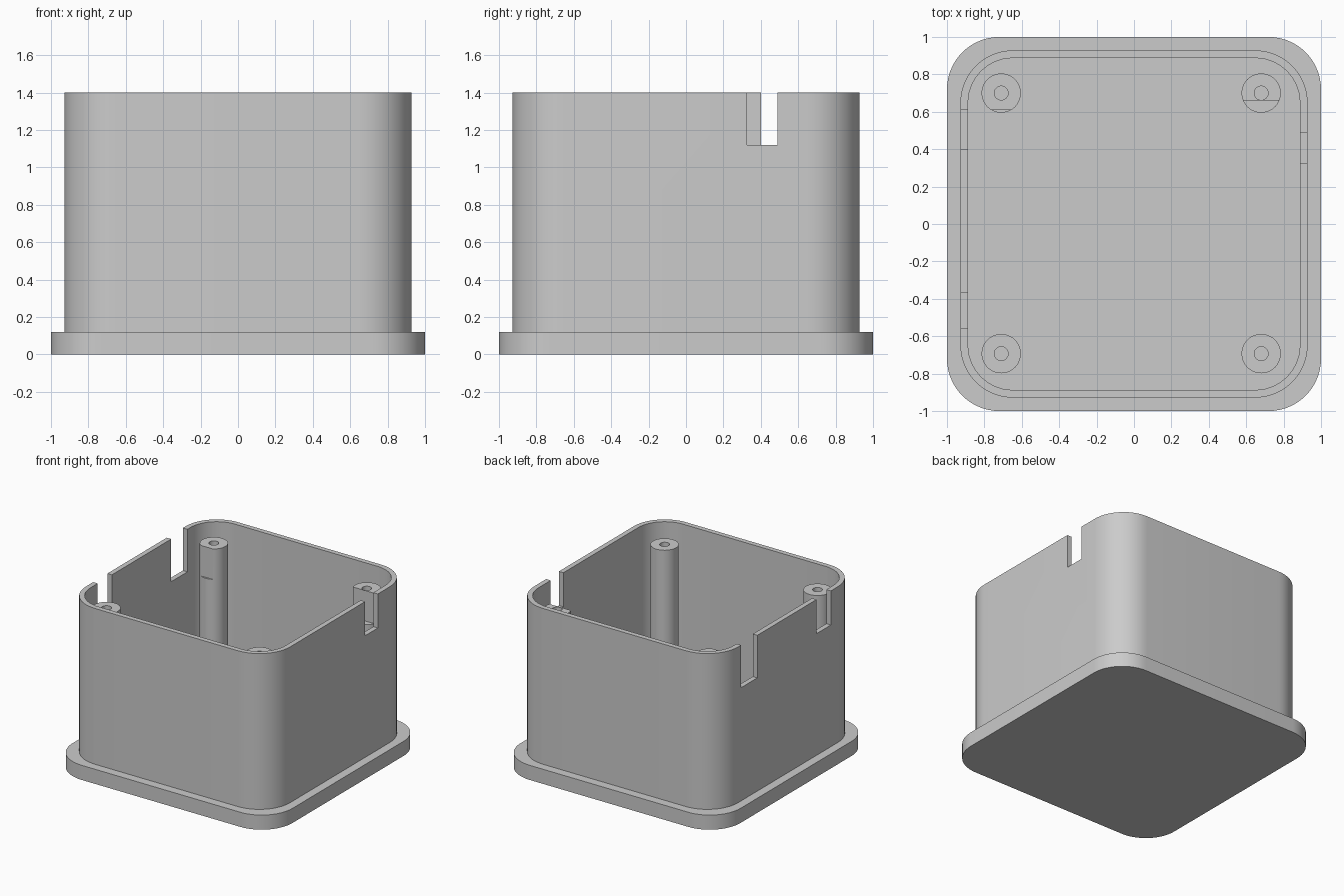
import bpy, bmesh, math
from mathutils import Matrix, Vector

if "Cube" in bpy.data.objects:
    bpy.data.objects.remove(bpy.data.objects["Cube"], do_unlink=True)

grey = bpy.data.materials.new("light_grey")
grey.use_nodes = True
colour = (0.6, 0.6, 0.6, 1)
grey.diffuse_color = colour
grey.node_tree.nodes["Principled BSDF"].inputs["Base Color"].default_value = colour


def make_object(name, bm):
    bmesh.ops.recalc_face_normals(bm, faces=bm.faces)
    mesh = bpy.data.meshes.new(name)
    bm.to_mesh(mesh)
    bm.free()
    mesh.materials.append(grey)
    obj = bpy.data.objects.new(name, mesh)
    bpy.context.collection.objects.link(obj)
    return obj


def activate(obj):
    bpy.ops.object.select_all(action='DESELECT')
    obj.select_set(True)
    bpy.context.view_layer.objects.active = obj


def smooth(obj):
    activate(obj)
    bpy.ops.object.shade_smooth_by_angle(angle=math.radians(30))


def rounded_square(half, radius, steps=14):
    """Outline points of a square with rounded corners."""
    c = half - radius
    return [(sx * c + radius * math.cos(a), sy * c + radius * math.sin(a))
            for q, (sx, sy) in enumerate([(1, 1), (-1, 1), (-1, -1), (1, -1)])
            for a in [(q + i / steps) * math.pi / 2 for i in range(steps + 1)]]


def circle(x, y, r, n=40):
    return [(x + r * math.cos(i * math.tau / n), y + r * math.sin(i * math.tau / n))
            for i in range(n)]


def prism(name, outline, z0, z1):
    bm = bmesh.new()
    low = [bm.verts.new((x, y, z0)) for x, y in outline]
    high = [bm.verts.new((x, y, z1)) for x, y in outline]
    bm.faces.new(low)
    bm.faces.new(high)
    for i in range(len(low)):
        j = (i + 1) % len(low)
        bm.faces.new((low[i], low[j], high[j], high[i]))
    return make_object(name, bm)


def tube(name, outer, inner, z0, z1):
    """Closed ring-shaped solid between two outlines."""
    bm = bmesh.new()
    rings = [[bm.verts.new((x, y, z)) for x, y in line]
             for line, z in [(outer, z0), (outer, z1), (inner, z1), (inner, z0)]]
    n = len(outer)
    for k in range(4):
        a, b = rings[k], rings[(k + 1) % 4]
        for i in range(n):
            j = (i + 1) % n
            bm.faces.new((a[i], a[j], b[j], b[i]))
    return make_object(name, bm)


def cut(target, x, y, z):
    """Subtract a box given by its ranges."""
    bm = bmesh.new()
    ranges = (x, y, z)
    centre = Vector([sum(r) / 2 for r in ranges])
    size = [r[1] - r[0] for r in ranges]
    bmesh.ops.create_cube(bm, size=1,
                          matrix=Matrix.Translation(centre) @ Matrix.Diagonal((*size, 1)))
    cutter = make_object("cutter", bm)
    cutter.hide_render = True
    mod = target.modifiers.new("cut", 'BOOLEAN')
    mod.operation, mod.solver, mod.object = 'DIFFERENCE', 'EXACT', cutter
    activate(target)
    bpy.ops.object.modifier_apply(modifier=mod.name)
    bpy.data.objects.remove(cutter, do_unlink=True)


# Base plate, which is also the floor
smooth(prism("base_plate", rounded_square(1.0, 0.28), 0, 0.12))

# Thin wall with cable notches in its rim
TOP = 1.6
back_notch = ((-1.1, -0.5), (0.40, 0.61), (1.05, TOP))
wall = tube("wall", rounded_square(0.928, 0.28), rounded_square(0.887, 0.239), 0.1, 1.4)
cut(wall, *back_notch)
cut(wall, (-1.1, -0.8), (-0.555, -0.37), (1.12, TOP))
cut(wall, (0.8, 1.1), (0.325, 0.49), (1.12, TOP))
smooth(wall)

# Screw posts; the two back ones are trimmed flat for clearance
posts = {}
for side, x in (("right", 0.68), ("left", -0.71)):
    for end, y in (("front", -0.693), ("back", 0.70)):
        posts[side, end] = tube(f"{end}_{side}_screw_post", circle(x, y, 0.105),
                                circle(x, y, 0.037), 0.1, 1.3)
cut(posts["left", "back"], *back_notch)
cut(posts["right", "back"], (0.5, 0.85), (0.3, 0.66), (1.05, TOP))
for post in posts.values():
    smooth(post)
